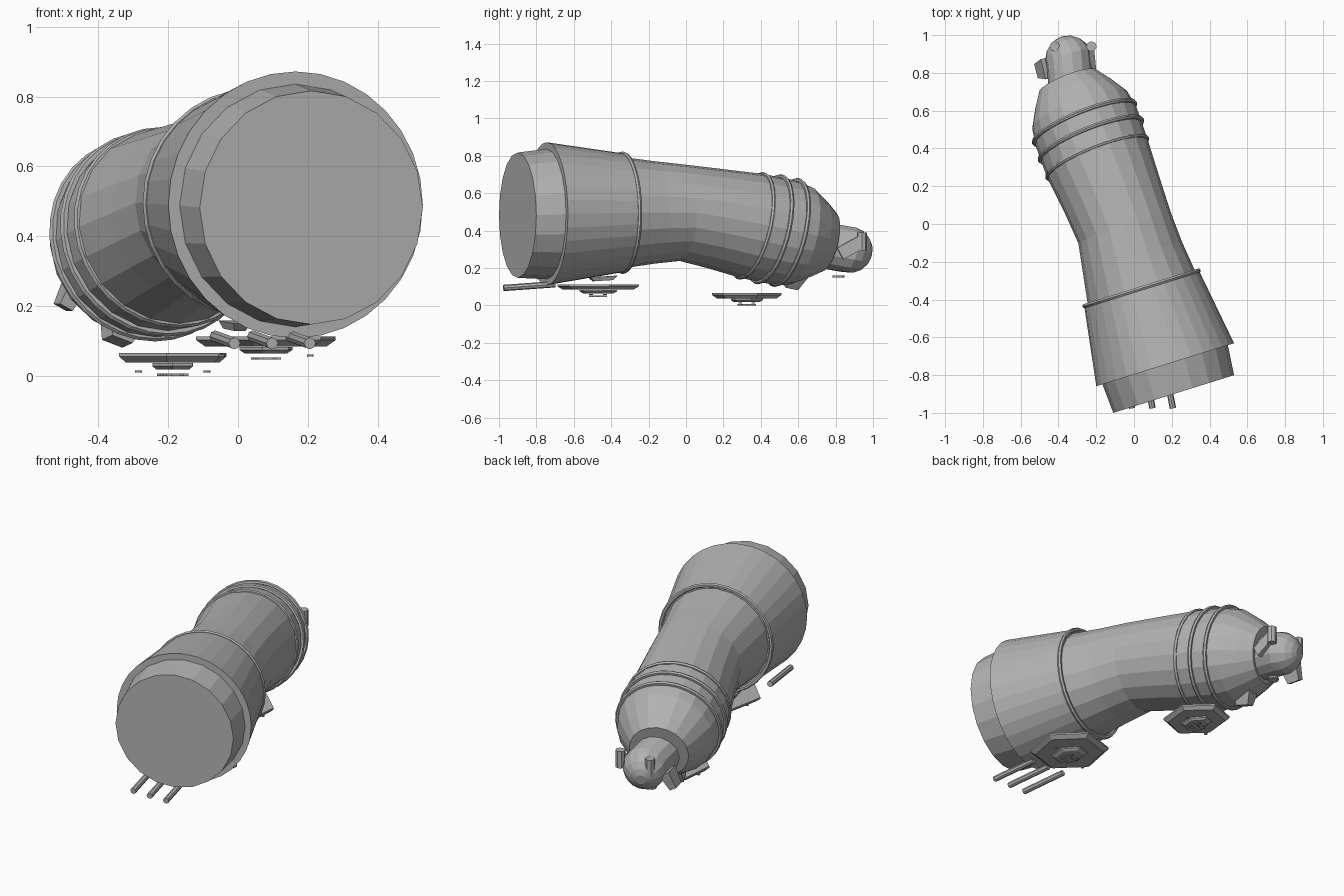
import bpy, bmesh, math
from mathutils import Vector, Matrix

if "Cube" in bpy.data.objects:
    bpy.data.objects.remove(bpy.data.objects["Cube"])

grey = bpy.data.materials.new("hull grey")
grey.diffuse_color = (0.45, 0.45, 0.45, 1)
grey.use_nodes = True
grey.node_tree.nodes["Principled BSDF"].inputs["Base Color"].default_value = grey.diffuse_color

FRONT = Vector((-0.298, 0.955, 0)).normalized()
REAR = Vector((-0.36, 0.905, -0.22)).normalized()


def finish(name, bm):
    bmesh.ops.recalc_face_normals(bm, faces=bm.faces)
    me = bpy.data.meshes.new(name)
    bm.to_mesh(me)
    bm.free()
    me.materials.append(grey)
    ob = bpy.data.objects.new(name, me)
    bpy.context.collection.objects.link(ob)
    return ob


def frame(axis):
    side = axis.cross(Vector((0, 0, 1))).normalized()
    return side, side.cross(axis).normalized()


def loft(name, sections, n):
    """Closed tube through (centre, radius, axis) sections."""
    bm = bmesh.new()
    loops = []
    for c, r, axis in sections:
        e1, e2 = frame(axis)
        loops.append([bm.verts.new(Vector(c) + r * (math.cos(a) * e1 + math.sin(a) * e2))
                      for a in (2 * math.pi * i / n for i in range(n))])
    for a, b in zip(loops, loops[1:]):
        for i in range(n):
            j = (i + 1) % n
            bm.faces.new((a[i], a[j], b[j], b[i]))
    bm.faces.new(loops[0])
    bm.faces.new(loops[-1])
    return finish(name, bm)


def band(name, c, r, axis, minor=0.012, n=32, m=6):
    """Thin raised hoop."""
    bm = bmesh.new()
    e1, e2 = frame(axis)
    g = []
    for i in range(n):
        a = 2 * math.pi * i / n
        out = math.cos(a) * e1 + math.sin(a) * e2
        g.append([bm.verts.new(Vector(c) + out * (r + minor * math.cos(t)) + axis * minor * math.sin(t))
                  for t in (2 * math.pi * k / m for k in range(m))])
    for i in range(n):
        for k in range(m):
            p, q, l = g[i], g[(i + 1) % n], (k + 1) % m
            bm.faces.new((p[k], p[l], q[l], q[k]))
    return finish(name, bm)


def rod(name, a, b, r, n=8):
    a, b = Vector(a), Vector(b)
    d = (b - a).normalized()
    if abs(d.z) > 0.99:
        bm = bmesh.new()
        bmesh.ops.create_cone(bm, cap_ends=True, segments=n, radius1=r, radius2=r,
                              depth=(b - a).length, matrix=Matrix.Translation((a + b) / 2))
        return finish(name, bm)
    return loft(name, [(a, r, d), (b, r, d)], n)


def box(name, c, size, rot=(0, 0, 0), taper=1.0):
    """Box with its underside scaled by taper."""
    bm = bmesh.new()
    bmesh.ops.create_cube(bm, size=1)
    for v in bm.verts:
        k = taper if v.co.z < 0 else 1
        v.co = Vector((v.co.x * size[0] * k, v.co.y * size[1] * k, v.co.z * size[2]))
    ob = finish(name, bm)
    ob.location, ob.rotation_euler = c, rot
    return ob


def hex_plate(name, c, r, stretch, levels, heading):
    """Stretched hexagon plate, levels are (z, scale)."""
    bm = bmesh.new()
    loops = []
    for z, s in levels:
        loops.append([])
        for i in range(6):
            p = Vector((r * s * math.cos(i * math.pi / 3),
                        r * s * stretch * math.sin(i * math.pi / 3), 0))
            p = Matrix.Rotation(heading, 3, 'Z') @ p
            loops[-1].append(bm.verts.new((c[0] + p.x, c[1] + p.y, z)))
    for a, b in zip(loops, loops[1:]):
        for i in range(6):
            j = (i + 1) % 6
            bm.faces.new((a[i], a[j], b[j], b[i]))
    bm.faces.new(loops[0])
    bm.faces.new(loops[-1])
    return finish(name, bm)


# main hull
loft("front_collar", [((0.21, -0.90, 0.482), 0.335, FRONT),
                      ((0.165, -0.745, 0.488), 0.348, FRONT),
                      ((0.14, -0.66, 0.49), 0.348, FRONT)], 20)
loft("front_skirt", [((0.165, -0.745, 0.49), 0.382, FRONT),
                     ((0.04, -0.34, 0.495), 0.318, FRONT)], 32)
mid = [((0.055, -0.39, 0.495), 0.300, 0), ((0.04, -0.34, 0.495), 0.298, 0),
       ((-0.01, -0.17, 0.497), 0.274, 0), ((-0.05, -0.02, 0.495), 0.258, 0.25),
       ((-0.115, 0.15, 0.465), 0.268, 0.75), ((-0.195, 0.35, 0.425), 0.285, 1),
       ((-0.255, 0.52, 0.390), 0.286, 1), ((-0.288, 0.605, 0.373), 0.270, 1),
       ((-0.323, 0.69, 0.355), 0.215, 1), ((-0.350, 0.755, 0.340), 0.165, 1)]
loft("hull", [(c, r, FRONT.lerp(REAR, t).normalized()) for c, r, t in mid], 20)

# raised hoops
band("skirt_hoop", (0.04, -0.34, 0.495), 0.316, FRONT)
for i, (c, r) in enumerate([((-0.195, 0.35, 0.425), 0.283),
                            ((-0.228, 0.445, 0.407), 0.290),
                            ((-0.262, 0.535, 0.390), 0.287)]):
    band("rear_hoop_%d" % (i + 1), c, r, REAR)

# domed nose
tip = Vector((-0.345, 0.873, 0.297))
arc = [(0.125 * math.sin(a), 0.125 * math.cos(a)) for a in (math.radians(d) for d in (0, 20, 40, 60, 76))]
loft("dome", [(Vector((-0.335, 0.74, 0.32)), 0.125, REAR)] +
     [(tip + REAR * d, r, REAR) for d, r in arc], 14)

# pegs and blocks round the dome
for i, x in enumerate((-0.225, -0.42)):
    rod("dome_peg_%d" % (i + 1), (x, 0.94, 0.29), (x, 0.94, 0.39), 0.027)
box("dome_block_right", (-0.222, 0.885, 0.31), (0.03, 0.14, 0.07), (0.5, 0, 0.1))
box("dome_block_left", (-0.478, 0.82, 0.24), (0.06, 0.11, 0.10), (0, 0.5, 0.25), 0.7)
box("belly_block", (-0.335, 0.57, 0.14), (0.11, 0.12, 0.09), (-0.2, 0.35, 0.36), 0.6)
rod("dome_disc", (-0.34, 0.815, 0.148), (-0.34, 0.815, 0.160), 0.032)

# stepped foot pads with small studs
for name, c, z, r, st, h in (("rear_pad", (-0.187, 0.325), 0.0, 0.165, 1.17, 0.36),
                             ("front_pad", (0.08, -0.47), 0.046, 0.209, 1.08, 0.30)):
    hex_plate(name, c, r, st, [(z + 0.066, 1), (z + 0.056, 1), (z + 0.038, 0.87)], h)
    hex_plate(name + "_step", c, r * 0.38, st * 1.25,
              [(z + 0.036, 1), (z + 0.028, 1), (z + 0.018, 0.8)], h)
    box(name + "_bar", (c[0], c[1], z + 0.003), (0.07, 0.025, 0.006), (0, 0, h))
    for s in (-1, 1):
        dx, dy = math.cos(h) * s * 0.1, math.sin(h) * s * 0.1
        box(name + "_rail", (c[0] + dx * 0.25, c[1] + dy * 0.25, z + 0.003),
            (0.015, 0.08, 0.006), (0, 0, h))
        rod(name + "_stud", (c[0] + dx * 1.05 * r / 0.165, c[1] + dy * r / 0.165, z + 0.009),
            (c[0] + dx * 1.05 * r / 0.165, c[1] + dy * r / 0.165, z + 0.015), 0.01)

# wedge above the front pad
box("front_pad_mount", (-0.01, -0.445, 0.143), (0.05, 0.15, 0.022), (0.06, 0, 0.30), 0.7)

# three rods under the collar
for i in range(3):
    x = -0.01 + i * 0.108
    rod("under_rod_%d" % (i + 1), (x, -0.975, 0.093), (x - 0.055, -0.70, 0.113), 0.017)
